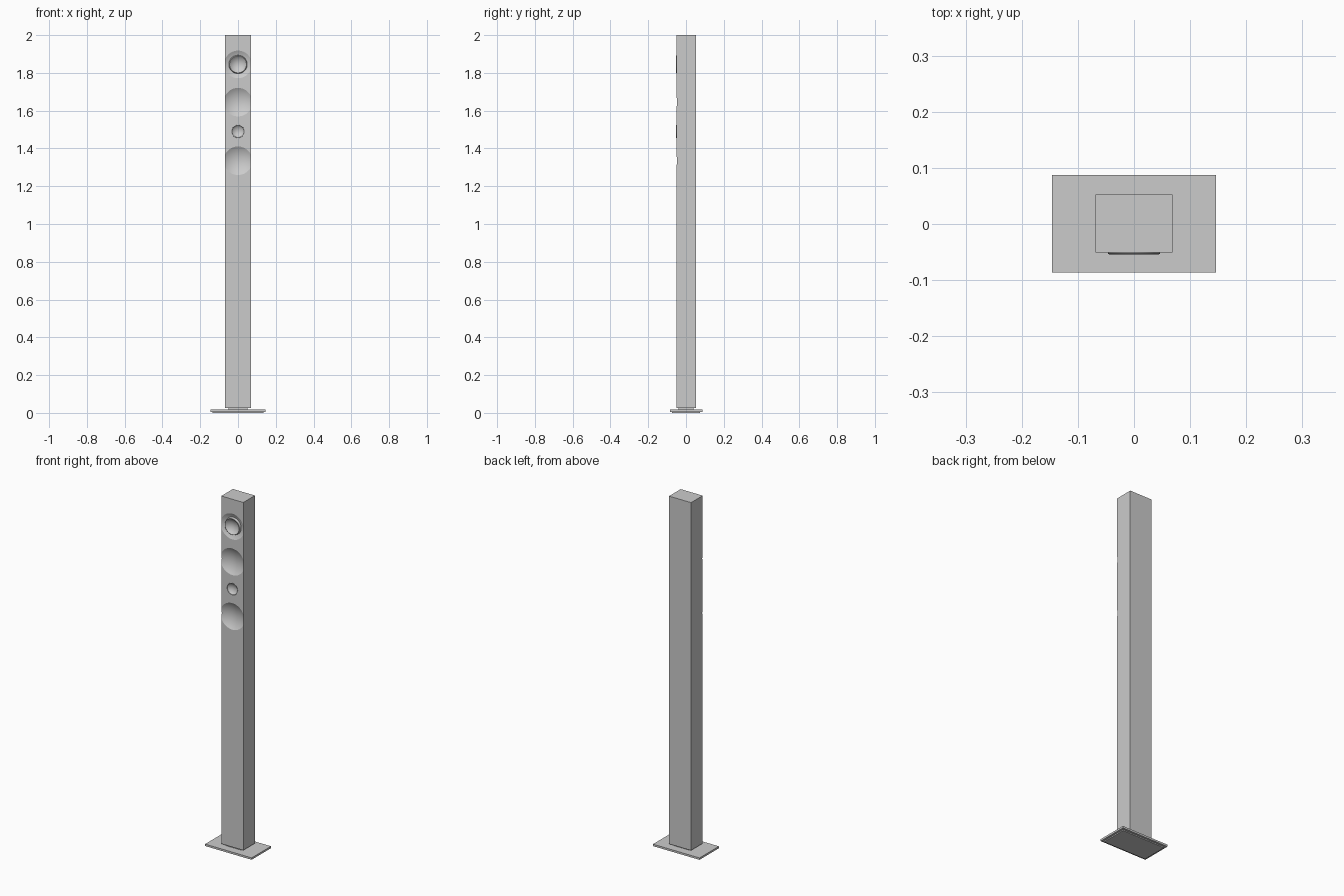
import bpy, bmesh, math

if "Cube" in bpy.data.objects:
    bpy.data.objects.remove(bpy.data.objects["Cube"])

FRONT = -0.051  # y of the cabinet's front face


def finish(name, bm):
    bmesh.ops.remove_doubles(bm, verts=bm.verts, dist=1e-6)
    bmesh.ops.recalc_face_normals(bm, faces=bm.faces)
    mesh = bpy.data.meshes.new(name)
    bm.to_mesh(mesh)
    bm.free()
    obj = bpy.data.objects.new(name, mesh)
    bpy.context.collection.objects.link(obj)
    return obj


def box(name, x0, x1, y0, y1, z0, z1):
    bm = bmesh.new()
    bmesh.ops.create_cube(bm, size=1)
    for v in bm.verts:
        v.co.x = (x0 + x1) / 2 + v.co.x * (x1 - x0)
        v.co.y = (y0 + y1) / 2 + v.co.y * (y1 - y0)
        v.co.z = (z0 + z1) / 2 + v.co.z * (z1 - z0)
    return finish(name, bm)


def lathe(name, profile, z, segments=64):
    """Revolve (radius, depth behind the front face) around a y axis at height z."""
    bm = bmesh.new()
    verts = [bm.verts.new((r, FRONT + d, z)) for r, d in profile]
    edges = [bm.edges.new(p) for p in zip(verts, verts[1:])]
    bmesh.ops.spin(bm, geom=verts + edges, cent=(0, 0, z), axis=(0, 1, 0),
                   angle=math.tau, steps=segments, use_duplicate=False)
    return finish(name, bm)


def bowl(radius, depth, rim=0.0, steps=10):
    """Spherical cap profile from the centre out to the rim."""
    R = (radius ** 2 + depth ** 2) / (2 * depth)
    a = math.asin(radius / R)
    return [(R * math.sin(a * i / steps),
             rim + depth - R * (1 - math.cos(a * i / steps)))
            for i in range(steps + 1)]


def smooth(obj):
    bpy.ops.object.select_all(action='DESELECT')
    obj.select_set(True)
    bpy.context.view_layer.objects.active = obj
    bpy.ops.object.shade_smooth_by_angle(angle=math.radians(20))


# Tall cabinet
cabinet = box("cabinet", -0.069, 0.069, FRONT, 0.053, 0.026, 2.0)

# Driver recesses: height, radius, depth
for z, radius, depth in [(1.845, 0.073, 0.018), (1.645, 0.0755, 0.022),
                         (1.49, 0.033, 0.014), (1.335, 0.0755, 0.022)]:
    cutter = lathe("recess_cutter", bowl(radius, depth) + [(radius, -0.02), (0, -0.02)], z)
    cutter.hide_render = True
    mod = cabinet.modifiers.new("recess", 'BOOLEAN')
    mod.operation = 'DIFFERENCE'
    mod.solver = 'EXACT'
    mod.object = cutter
    bpy.context.view_layer.objects.active = cabinet
    bpy.ops.object.modifier_apply(modifier=mod.name)
    bpy.data.objects.remove(cutter)
smooth(cabinet)

# Raised cone with a thin lip in the top recess
smooth(lathe("top_driver_cone",
             bowl(0.043, 0.018, -0.002) + [(0.0445, -0.003), (0.046, -0.002), (0.049, 0.011)],
             1.845))

# Thin rim around the small driver
smooth(lathe("tweeter_rim",
             [(0.031, 0.004), (0.032, -0.001), (0.034, -0.001), (0.0345, 0.002)], 1.49))

# Neck, base plate and inset foot
box("neck", -0.05, 0.05, -0.04, 0.04, 0.015, 0.028)
box("base_plate", -0.146, 0.146, -0.086, 0.087, 0.006, 0.017)
box("foot_pad", -0.134, 0.134, -0.074, 0.075, 0.0, 0.007)
